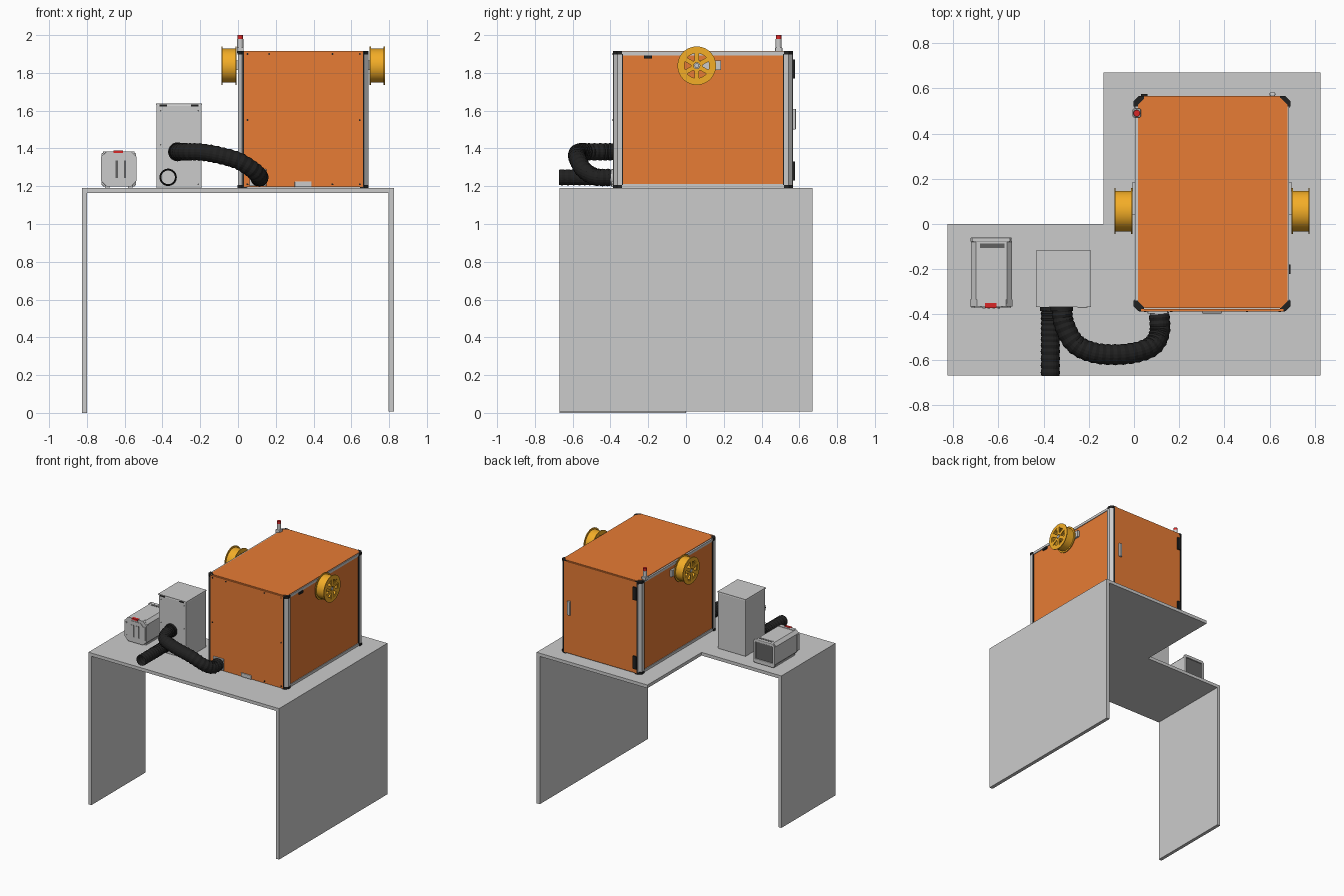
import bpy, bmesh
from math import sin, cos, pi
from mathutils import Vector, Matrix

if "Cube" in bpy.data.objects:
    bpy.data.objects.remove(bpy.data.objects["Cube"])


def material(name, rgb):
    m = bpy.data.materials.new(name)
    m.diffuse_color = (*rgb, 1)
    m.use_nodes = True
    m.node_tree.nodes["Principled BSDF"].inputs["Base Color"].default_value = m.diffuse_color
    return m


ORANGE = material("orange_panel", (0.8, 0.2, 0.035))
YELLOW = material("yellow_plastic", (0.9, 0.42, 0.02))
BLACK = material("black_rubber", (0.015, 0.015, 0.015))
DARK = material("dark_screen", (0.12, 0.12, 0.12))
RED = material("red_lamp", (0.7, 0.02, 0.02))


def finish(name, bm, mat=None, smooth=False):
    bmesh.ops.recalc_face_normals(bm, faces=bm.faces)
    me = bpy.data.meshes.new(name)
    bm.to_mesh(me)
    bm.free()
    ob = bpy.data.objects.new(name, me)
    bpy.context.collection.objects.link(ob)
    if mat:
        me.materials.append(mat)
    if smooth:
        bpy.ops.object.select_all(action='DESELECT')
        ob.select_set(True)
        bpy.context.view_layer.objects.active = ob
        bpy.ops.object.shade_smooth_by_angle()
    return ob


def box(name, x0, x1, y0, y1, z0, z1, mat=None, bevel=0):
    bm = bmesh.new()
    bmesh.ops.create_cube(bm, size=1)
    bm.transform(Matrix.Translation(((x0 + x1) / 2, (y0 + y1) / 2, (z0 + z1) / 2))
                 @ Matrix.Diagonal((x1 - x0, y1 - y0, z1 - z0, 1)))
    if bevel:
        bmesh.ops.bevel(bm, geom=bm.edges[:], offset=bevel, segments=2,
                        profile=0.5, affect='EDGES')
    return finish(name, bm, mat)


def prism(name, pts, axis, lo, hi, mat=None):
    """Extrude a 2D outline along y (points are x,z) or z (points are x,y)."""
    bm = bmesh.new()
    put = (lambda p, h: (p[0], h, p[1])) if axis == 'Y' else (lambda p, h: (p[0], p[1], h))
    f = bm.faces.new([bm.verts.new(put(p, lo)) for p in pts])
    r = bmesh.ops.extrude_face_region(bm, geom=[f])
    d = Vector(put((0, 0), hi - lo))
    bmesh.ops.translate(bm, vec=d, verts=[v for v in r["geom"] if isinstance(v, bmesh.types.BMVert)])
    return finish(name, bm, mat)


def octagon(x0, x1, y0, y1, c):
    return [(x0 + c, y0), (x1 - c, y0), (x1, y0 + c), (x1, y1 - c),
            (x1 - c, y1), (x0 + c, y1), (x0, y1 - c), (x0, y0 + c)]


TURN = {'X': Matrix.Rotation(pi / 2, 4, 'Y'), 'Y': Matrix.Rotation(-pi / 2, 4, 'X'), 'Z': Matrix()}


def tube(name, start, axis, length, r, r_in=0, mat=None, seg=40):
    """Solid cylinder, or a ring when r_in is given."""
    prof = [(r_in, 0), (r, 0), (r, length), (r_in, length)]
    bm = bmesh.new()
    rings = [[bm.verts.new((q * cos(2 * pi * i / seg), q * sin(2 * pi * i / seg), h))
              for i in range(seg)] for q, h in (prof if r_in else prof[1:3])]
    n = len(rings)
    for k in range(n if r_in else 1):
        a, b = rings[k], rings[(k + 1) % n]
        for i in range(seg):
            j = (i + 1) % seg
            bm.faces.new((a[i], a[j], b[j], b[i]))
    if not r_in:
        for ring in rings:
            bm.faces.new(ring)
    bm.transform(Matrix.Translation(start) @ TURN[axis])
    return finish(name, bm, mat, True)


def hose(name, pts, r, steps, seg=20):
    """Ribbed open tube swept along a smooth path."""
    P = [Vector(p) for p in pts]
    P = [2 * P[0] - P[1]] + P + [2 * P[-1] - P[-2]]
    path = []
    for a, b, c, d in zip(P, P[1:], P[2:], P[3:]):
        for s in range(steps):
            t = s / steps
            path.append(0.5 * (2 * b + (c - a) * t + (2 * a - 5 * b + 4 * c - d) * t * t
                               + (3 * b - a - 3 * c + d) * t ** 3))
    path.append(P[-2])
    bm = bmesh.new()
    prev = None
    for k, p in enumerate(path):
        t = (path[min(k + 1, len(path) - 1)] - path[max(k - 1, 0)]).normalized()
        side = t.cross(Vector((0, 0, 1))).normalized()
        up = side.cross(t)
        q = r * (1 if k % 2 else 0.92)
        ring = [bm.verts.new(p + q * (side * cos(2 * pi * i / seg) + up * sin(2 * pi * i / seg)))
                for i in range(seg)]
        if prev:
            for i in range(seg):
                j = (i + 1) % seg
                bm.faces.new((prev[i], prev[j], ring[j], ring[i]))
        prev = ring
    return finish(name, bm, BLACK)


# L-shaped table
prism("table_top", [(-.826, -.67), (.825, -.67), (.825, .67), (-.135, .67), (-.135, 0), (-.826, 0)],
      'Z', 1.165, 1.19)
box("table_leg_left", -.826, -.8, -.67, 0, 0, 1.165)
box("table_leg_right", .797, .825, -.67, .67, .008, 1.165)

# Enclosure panels
box("front_panel", .032, .662, -.387, -.375, 1.195, 1.915, ORANGE)
box("back_panel", .032, .66, .556, .566, 1.197, 1.912, ORANGE)
prism("top_panel", octagon(.017, .68, -.372, .557, .03), 'Z', 1.904, 1.917, ORANGE)
prism("bottom_panel", octagon(.017, .68, -.372, .557, .03), 'Z', 1.191, 1.2)
CX, CY, HX, HY = .345, .09, .345, .474


def corner(sx, sy, s, g):
    x, y = HX + g, HY + g
    pts = [(x - s, y), (x - .022, y), (x, y - .022), (x, y - s), (x - s, y - s)]
    return [(CX + sx * a, CY + sy * b) for a, b in pts]


# Corner posts with black end caps
for sx in (-1, 1):
    for sy in (-1, 1):
        tag = ("left" if sx < 0 else "right") + ("_front" if sy < 0 else "_back")
        prism("post_" + tag, corner(sx, sy, .045, 0), 'Z', 1.205, 1.9)
        prism("post_cap_low_" + tag, corner(sx, sy, .047, .002), 'Z', 1.19, 1.207, BLACK)
        prism("post_cap_top_" + tag, corner(sx, sy, .047, .002), 'Z', 1.897, 1.915, BLACK)
        x = CX + sx * .338
        y = CY + sy * .427
        box("side_seal_" + tag, x - .005, x + .005, y - .004, y + .004, 1.207, 1.9, BLACK)
        x, y = CX + sx * .318, CY + sy * HY
        box("end_seal_" + tag, x - .004, x + .004, y - .003, y + .003, 1.207, 1.9, BLACK)

# Side panels, rails and filament spools
for s, tag in ((-1, "left"), (1, "right")):
    def span(name, a, b, y0, y1, z0, z1, mat=None):
        xa, xb = CX + s * a, CX + s * b
        return box(f"{name}_{tag}", min(xa, xb), max(xa, xb), y0, y1, z0, z1, mat)
    span("side_panel", .328, .336, -.345, .525, 1.21, 1.9, ORANGE)
    span("rail_top", .322, .341, -.34, .52, 1.893, 1.913)
    span("rail_bottom", .322, .341, -.34, .52, 1.193, 1.213)
    span("spool_bracket", .336, .352, .04, .185, 1.815, 1.865)
    x0 = .697 if s > 0 else -.087
    c = (x0, .057, 1.838)
    tube("spool_shaft_" + tag, (x0 - .02 if s > 0 else x0, c[1], c[2]), 'X', .1, .012)
    tube("spool_winding_" + tag, (x0 + .004, c[1], c[2]), 'X', .072, .09, .066, YELLOW)
    tube("spool_hub_" + tag, c, 'X', .08, .03, .016, YELLOW)
    for k, dx in enumerate((0, .074)):
        tube(f"spool_flange_{tag}_{k}", (x0 + dx, c[1], c[2]), 'X', .006, .102, .075, YELLOW, 48)
        for i in range(6):
            sp = box(f"spool_spoke_{tag}_{k}_{i}", 0, .006, -.012, .012, .026, .078, YELLOW)
            sp.matrix_world = Matrix.Translation((x0 + dx, c[1], c[2])) @ Matrix.Rotation(i * pi / 3, 4, 'X')
box("side_catch", .678, .692, -.222, -.18, 1.875, 1.893, BLACK)

# Door fittings on the back, latch on the front, screws
box("door_handle", .6, .625, .566, .582, 1.5, 1.61, None, .004)
for k, z in enumerate((1.28, 1.82)):
    box(f"door_hinge_{k}", .03, .06, .562, .576, z - .05, z + .05, BLACK)
box("front_latch", .3, .39, -.395, -.385, 1.195, 1.225, None, .003)
for k, (x, z) in enumerate([(.05, 1.9), (.165, 1.9), (.5, 1.9), (.645, 1.9), (.05, 1.21),
                            (.5, 1.21), (.645, 1.21), (.05, 1.55), (.645, 1.55)]):
    tube(f"panel_screw_{k}", (x, -.39, z), 'Y', .004, .005, 0, BLACK, 10)

# Signal lamp
box("lamp_base", -.006, .03, .472, .51, 1.905, 1.935, None, .004)
tube("lamp_body", (.012, .49, 1.93), 'Z', .05, .016, 0, None, 24)
tube("lamp_light", (.012, .49, 1.978), 'Z', .022, .0145, 0, RED, 24)

# Air filter cabinet
box("filter_cabinet", -.432, -.192, -.366, -.12, 1.19, 1.63, None, .004)
box("filter_lid", -.434, -.19, -.368, -.118, 1.63, 1.637)
for k, x in enumerate((-.395, -.23)):
    box(f"lid_clip_{k}", x - .02, x + .02, -.37, -.366, 1.622, 1.632, BLACK)
for k, (x, z) in enumerate([(-.41, 1.6), (-.21, 1.6), (-.41, 1.42), (-.21, 1.42), (-.21, 1.21)]):
    tube(f"cabinet_screw_{k}", (x, -.369, z), 'Y', .004, .004, 0, DARK, 10)

# Hoses and their collars
tube("exhaust_collar", (-.37, -.385, 1.247), 'Y', .02, .046, .036, BLACK)
hose("exhaust_hose", [(-.37, -.366, 1.247), (-.37, -.45, 1.247), (-.37, -.55, 1.247), (-.37, -.672, 1.247)], .043, 8)
tube("intake_collar", (-.32, -.385, 1.382), 'Y', .02, .05, .036, BLACK)
hose("intake_hose", [(-.32, -.366, 1.382), (-.31, -.44, 1.382), (-.265, -.525, 1.382), (-.19, -.566, 1.38),
                     (-.1, -.578, 1.364), (0, -.57, 1.335), (.08, -.54, 1.285), (.113, -.48, 1.25),
                     (.112, -.4, 1.246)], .047, 6)
box("hose_port_plate", .06, .15, -.397, -.385, 1.2, 1.29, None, .003)
tube("hose_port_collar", (.112, -.415, 1.246), 'Y', .025, .042, .034)

# Small portable unit: faceted body, bumpers, grille, screen end
X0, X1, Z0, Z1 = -.725, -.537, 1.198, 1.385
prism("unit_body", octagon(X0 + .003, X1 - .003, Z0 + .002, Z1 - .003, .022), 'Y', -.352, -.075)
prism("unit_front_frame", octagon(X0, X1, Z0, Z1, .03), 'Y', -.366, -.335)
prism("unit_front_plate", octagon(-.705, -.557, 1.218, 1.365, .03), 'Y', -.37, -.36)
for i, x in enumerate((-.712, -.55)):
    box(f"unit_side_grip_{i}", x - .006, x + .006, -.372, -.36, 1.24, 1.345)
    box(f"unit_foot_{i}", x - .012 + (.02 if i == 0 else -.02), x + .012 + (.02 if i == 0 else -.02),
        -.34, -.09, 1.19, 1.202)
for i in range(4):
    x = -.664 + i * .022
    box(f"unit_grille_{i}", x - .006, x + .006, -.3735, -.368, 1.235 + .008 * (i % 2), 1.335, DARK if i % 2 else None)
box("unit_red_button", -.66, -.608, -.372, -.35, 1.376, 1.388, RED)
box("unit_handle_slot", -.682, -.572, -.107, -.086, 1.38, 1.3835, DARK)
box("unit_hood_top", X0 + .01, X1 - .01, -.08, -.06, 1.36, 1.384, None, .005)
box("unit_hood_low", X0 + .01, X1 - .01, -.08, -.06, 1.198, 1.23, None, .005)
for i, x in enumerate((X0 + .002, X1 - .02)):
    box(f"unit_hood_side_{i}", x, x + .018, -.08, -.06, 1.205, 1.375, None, .004)
box("unit_screen", X0 + .018, X1 - .018, -.08, -.069, 1.228, 1.362, DARK)
